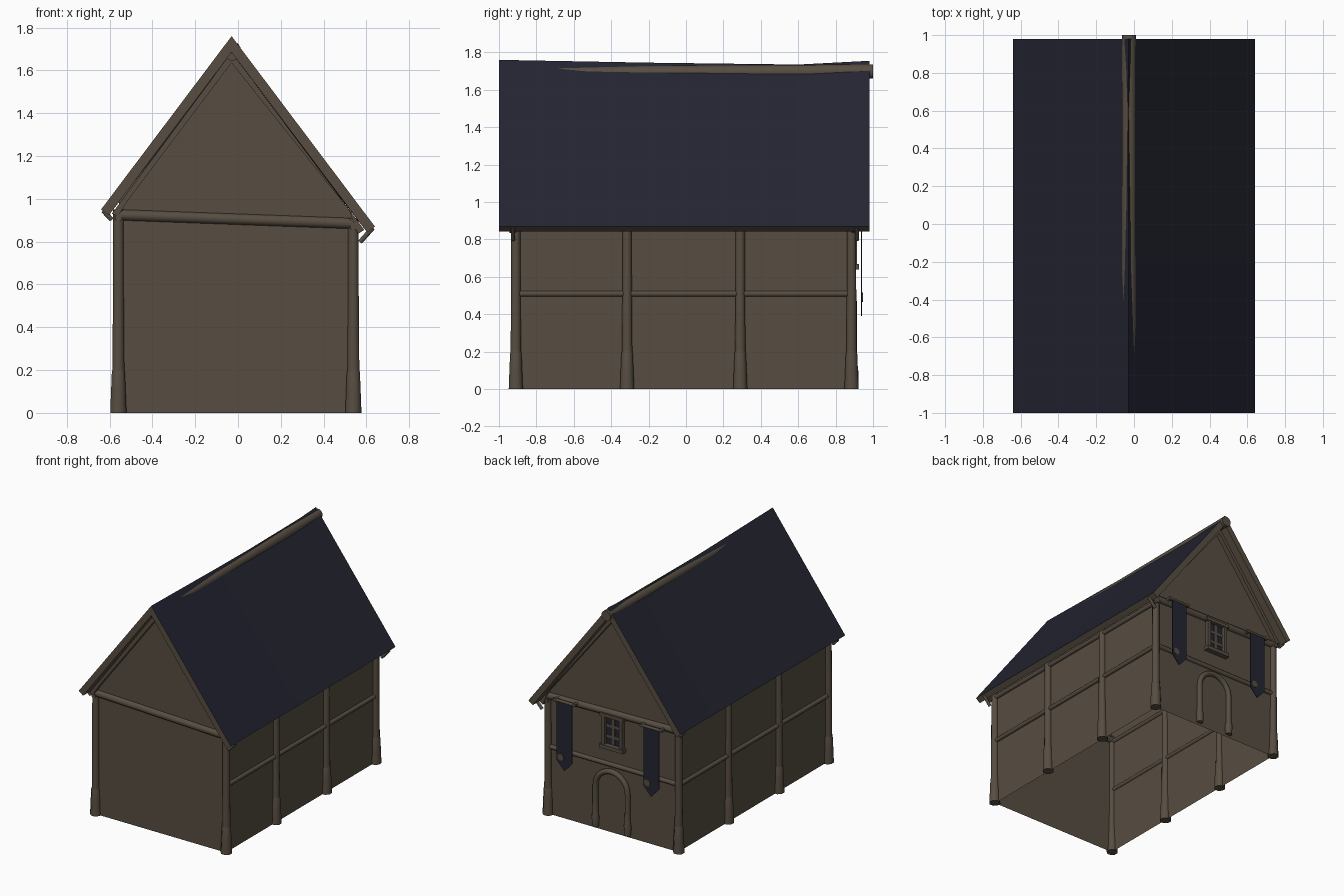
import bpy, bmesh, math
from mathutils import Vector

if "Cube" in bpy.data.objects:
    bpy.data.objects.remove(bpy.data.objects["Cube"])


def material(name, rgb):
    m = bpy.data.materials.new(name)
    m.use_nodes = True
    m.diffuse_color = (*rgb, 1)
    bsdf = next(n for n in m.node_tree.nodes if n.type == 'BSDF_PRINCIPLED')
    bsdf.inputs["Base Color"].default_value = (*rgb, 1)
    bsdf.inputs["Roughness"].default_value = 0.9
    return m


WOOD = material("aged_brown_wood", (0.095, 0.075, 0.054))
NAVY = material("dark_navy", (0.018, 0.018, 0.032))


def finish(name, bm, mats, smooth=False, recalc=True):
    if recalc:
        bmesh.ops.recalc_face_normals(bm, faces=bm.faces)
    me = bpy.data.meshes.new(name)
    bm.to_mesh(me)
    bm.free()
    ob = bpy.data.objects.new(name, me)
    bpy.context.collection.objects.link(ob)
    for m in mats:
        me.materials.append(m)
    if smooth:
        bpy.ops.object.select_all(action='DESELECT')
        ob.select_set(True)
        bpy.context.view_layer.objects.active = ob
        bpy.ops.object.shade_smooth_by_angle(angle=math.radians(50))
    return ob


def tube(name, points, radii, sides=12, mat=WOOD):
    """Round bar swept along a path with one radius per point."""
    pts = [Vector(p) for p in points]
    if not isinstance(radii, (list, tuple)):
        radii = [radii] * len(pts)
    bm = bmesh.new()
    rings = []
    ref = Vector((0, 1, 0))
    if abs((pts[-1] - pts[0]).normalized().y) > 0.9:
        ref = Vector((0, 0, 1))
    for i, p in enumerate(pts):
        d = pts[min(i + 1, len(pts) - 1)] - pts[max(i - 1, 0)]
        u = d.cross(ref).normalized()
        v = d.cross(u).normalized()
        ring = []
        for k in range(sides):
            a = math.tau * (k + 0.5) / sides
            ring.append(bm.verts.new(p + radii[i] * (u * math.cos(a) + v * math.sin(a))))
        rings.append(ring)
    for a, b in zip(rings, rings[1:]):
        for k in range(sides):
            j = (k + 1) % sides
            bm.faces.new((a[k], a[j], b[j], b[k]))
    bm.faces.new(rings[0])
    bm.faces.new(rings[-1])
    return finish(name, bm, [mat], True)


def prism(name, profile, y0, y1, mat):
    """Outline in x and z, extruded along y."""
    bm = bmesh.new()
    face = bm.faces.new([bm.verts.new((x, y0, z)) for x, z in profile])
    ext = bmesh.ops.extrude_face_region(bm, geom=[face])["geom"]
    verts = [g for g in ext if isinstance(g, bmesh.types.BMVert)]
    bmesh.ops.translate(bm, verts=verts, vec=(0, y1 - y0, 0))
    return finish(name, bm, [mat])


def box(name, x0, x1, y0, y1, z0, z1, mat=WOOD):
    return prism(name, [(x0, z0), (x1, z0), (x1, z1), (x0, z1)], y0, y1, mat)


# House shell, open underneath
XL, XR, YF, YB, PX = -0.555, 0.535, -0.91, 0.885, -0.03
outline = [(XL, 0), (XL, 0.99), (PX, 1.67), (XR, 0.93), (XR, 0)]
bm = bmesh.new()
front = [bm.verts.new((x, YF, z)) for x, z in outline]
back = [bm.verts.new((x, YB, z)) for x, z in outline]
bm.faces.new(front)
bm.faces.new(list(reversed(back)))
for i in (0, 3):
    bm.faces.new((front[i], back[i], back[i + 1], front[i + 1]))
finish("walls", bm, [WOOD])

# Roof slab with a sagging ridge, dark on top and wooden below
bm = bmesh.new()
sections = []
for y, ridge in ((-1, 1.76), (-0.2, 1.745), (0.6, 1.735), (0.98, 1.755)):
    prof = [(-0.64, 0.95), (PX, ridge), (0.64, 0.87),
            (0.604, 0.843), (PX, ridge - 0.075), (-0.604, 0.923)]
    sections.append([bm.verts.new((x, y, z)) for x, z in prof])
for a, b in zip(sections, sections[1:]):
    for k in range(6):
        j = (k + 1) % 6
        f = bm.faces.new((a[k], a[j], b[j], b[k]))
        f.material_index = 1 if k < 2 else 0
for s in (sections[0], sections[-1]):
    bm.faces.new((s[0], s[1], s[4], s[5]))
    bm.faces.new((s[1], s[2], s[3], s[4]))
finish("roof", bm, [WOOD, NAVY])

# Ridge pole breaking through the roof towards the back
tube("ridge_pole", [(PX + 0.003, -0.97, 1.685), (PX + 0.003, 1, 1.698)], 0.039)

# Gable rafters and slanted tie beams
for side, y, y_in, zl, zr in (("front", YF - 0.035, YF, 0.925, 0.885),
                              ("back", YB + 0.035, YB, 0.92, 0.90)):
    prism(side + "_gable_rafters",
          [(-0.59, 0.93), (PX, 1.685), (0.59, 0.855), (0.56, 0.835),
           (0.52, 0.945), (PX, 1.635), (-0.52, 0.985), (-0.56, 0.92)], y, y_in, WOOD)
    tube(side + "_tie_beam", [(XL, y_in, zl), (XR, y_in, zr)], 0.026)

# Posts with flared feet, rails, wall plates and eave pegs
for side, x, top, s in (("right", XL - 0.004, 0.95, -1), ("left", XR + 0.004, 0.91, 1)):
    for n, y in enumerate((YF, -0.315, 0.29, YB)):
        tube(f"{side}_post_{n + 1}", [(x, y, 0.18), (x, y, 0.55), (x, y, top)],
             [0.029, 0.026, 0.025])
        tube(f"{side}_post_foot_{n + 1}",
             [(x, y, 0), (x, y, 0.1), (x, y, 0.19), (x, y, 0.215)],
             [0.041, 0.037, 0.033, 0.026], sides=8)
    tube(side + "_side_rail", [(x, YF, 0.51), (x, YB, 0.51)], 0.016)
    tube(side + "_wall_plate", [(x, YF - 0.03, top - 0.04), (x, YB + 0.03, top - 0.04)], 0.017)
    eave = 0.87 if s > 0 else 0.95
    reach = 1.2 if s > 0 else 0.8
    for end, y in (("front", -0.925), ("back", 0.915)):
        tube(f"{side}_{end}_eave_peg",
             [(s * 0.63, y, eave - 0.005), (s * (0.63 - 0.05 * reach), y, eave - 0.06 * reach)],
             0.012, sides=8)

# Back wall rail and arched door surround
tube("back_rail", [(XL, YB, 0.515), (XR, YB, 0.515)], 0.018)
R, SPRING = 0.135, 0.33
arch = [(R, 0.02), (R, 0.09), (R, 0.12), (R, 0.2)]
arch += [(R * math.cos(math.pi * k / 16), SPRING + R * math.sin(math.pi * k / 16))
         for k in range(17)]
arch += [(-R, 0.2), (-R, 0.12), (-R, 0.09), (-R, 0.02)]
radii = [0.025, 0.028, 0.022, 0.02] + [0.02] * 17 + [0.02, 0.022, 0.028, 0.025]
tube("door_arch", [(x, YB + 0.01, z) for x, z in arch], radii, sides=10)

# Window with bars and sill
WX = -0.015
box("window_pane", WX - 0.075, WX + 0.075, YB, YB + 0.006, 0.67, 0.88, NAVY)
for s in (-1, 1):
    box("window_jamb", WX + s * 0.075 - 0.013, WX + s * 0.075 + 0.013, YB, YB + 0.03, 0.65, 0.90)
box("window_lintel", WX - 0.1, WX + 0.1, YB, YB + 0.035, 0.88, 0.905)
box("window_sill", WX - 0.1, WX + 0.1, YB, YB + 0.04, 0.64, 0.668)
box("window_bar", WX - 0.012, WX + 0.012, YB, YB + 0.01, 0.67, 0.88)
for z in (0.73, 0.81):
    box("window_crossbar", WX - 0.07, WX + 0.07, YB, YB + 0.01, z - 0.01, z + 0.01)

# Hanging banners with rods, brackets and round badges
for s in (-1, 1):
    c, y = s * 0.365, YB + 0.05
    prism("banner", [(c - 0.065, 0.91), (c + 0.065, 0.91), (c + 0.065, 0.46),
                     (c, 0.39), (c - 0.065, 0.46)], y, y + 0.006, NAVY)
    tube("banner_rod", [(c - 0.095, y, 0.912), (c + 0.095, y, 0.912)], 0.011, sides=8)
    for t in (-1, 1):
        tube("rod_bracket", [(c + t * 0.08, YB, 0.912), (c + t * 0.08, y + 0.01, 0.912)],
             0.013, sides=8)
    tube("banner_badge", [(c + 0.03, y + 0.003, 0.49), (c + 0.03, y + 0.011, 0.49)], 0.026, sides=12)
